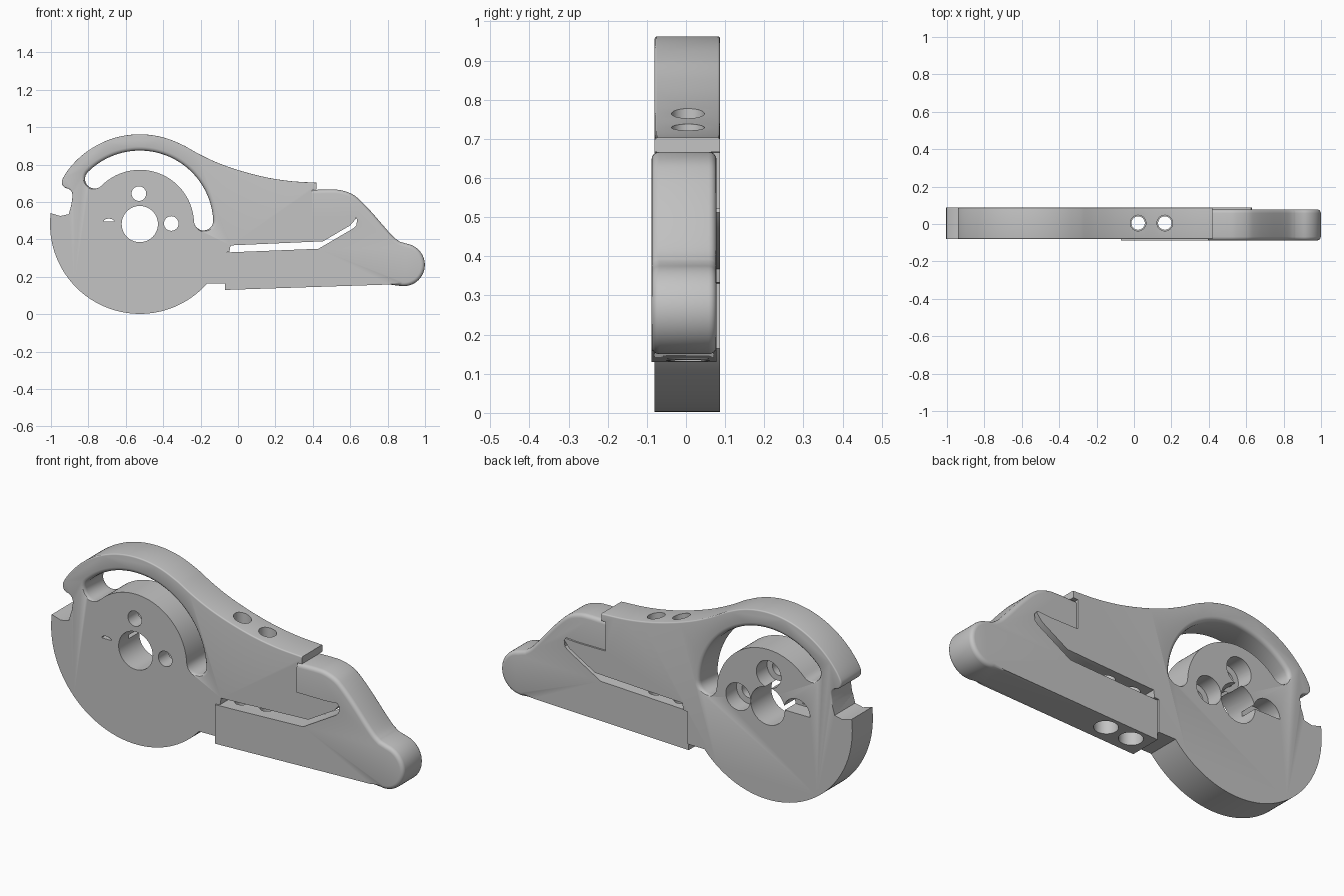
import bpy, bmesh, math
from mathutils import Vector

if "Cube" in bpy.data.objects:
    bpy.data.objects.remove(bpy.data.objects["Cube"], do_unlink=True)

grey = bpy.data.materials.new("plain grey")
grey.use_nodes = True
grey.diffuse_color = (0.55, 0.55, 0.55, 1)
grey.node_tree.nodes["Principled BSDF"].inputs["Base Color"].default_value = (0.55, 0.55, 0.55, 1)

HUB = (-0.525, 0.482)
R = 0.48


def arc(centre, r, a, b, n=32):
    """Points on an arc from angle a to b in degrees."""
    angles = [math.radians(a + (b - a) * i / n) for i in range(n + 1)]
    return [(centre[0] + r * math.cos(t), centre[1] + r * math.sin(t)) for t in angles]


def spline(pts, n=6):
    """Smooth curve through the given points."""
    v = [Vector(p) for p in pts]
    v = [2 * v[0] - v[1]] + v + [2 * v[-1] - v[-2]]
    out = []
    for p, q, r, s in zip(v, v[1:], v[2:], v[3:]):
        for i in range(n):
            t = i / n
            out.append(tuple(0.5 * (2 * q + (r - p) * t + (2 * p - 5 * q + 4 * r - s) * t * t
                                    + (3 * q - p - 3 * r + s) * t ** 3)))
    return out + [tuple(v[-2])]


def loft(name, layers, rounded=None):
    """Solid through (y, outline) layers; rim edges chosen by a rule are rounded."""
    bm = bmesh.new()
    rings = [[bm.verts.new((x, y, z)) for x, z in outline] for y, outline in layers]
    n = len(rings[0])
    for a, b in zip(rings, rings[1:]):
        for i in range(n):
            bm.faces.new((a[i], a[(i + 1) % n], b[(i + 1) % n], b[i]))
    bm.faces.new(rings[0])
    bm.faces.new(rings[-1])
    bmesh.ops.recalc_face_normals(bm, faces=bm.faces)
    if rounded:
        rims = []
        for e in bm.edges:
            a, b = (v.co for v in e.verts)
            m = (a + b) / 2
            if abs(a.y - b.y) < 1e-5 and rounded(m.x, m.z):
                rims.append(e)
        bmesh.ops.bevel(bm, geom=rims, offset=0.02, segments=4, profile=0.5,
                        affect='EDGES', clamp_overlap=True)
    mesh = bpy.data.meshes.new(name)
    bm.to_mesh(mesh)
    bm.free()
    ob = bpy.data.objects.new(name, mesh)
    bpy.context.collection.objects.link(ob)
    mesh.materials.append(grey)
    return ob


def bore(centre, r, y0, y1):
    outline = arc(centre, r, 0, 360, 40)[:-1]
    return loft("bore_cutter", [(y0, outline), (y1, outline)])


def upright_bore(x, r, z0, z1):
    bpy.ops.mesh.primitive_cylinder_add(vertices=32, radius=r, depth=z1 - z0,
                                        location=(x, 0.005, (z0 + z1) / 2))
    return bpy.context.object


def cut(ob, cutters):
    bpy.context.view_layer.objects.active = ob
    for c in cutters:
        c.hide_render = True
        mod = ob.modifiers.new("cut", 'BOOLEAN')
        mod.object = c
        mod.solver = 'EXACT'
        bpy.ops.object.modifier_apply(modifier=mod.name)
        bpy.data.objects.remove(c, do_unlink=True)


def finish(ob):
    bpy.ops.object.select_all(action='DESELECT')
    ob.select_set(True)
    bpy.context.view_layer.objects.active = ob
    bpy.ops.object.shade_smooth_by_angle(angle=math.radians(32))


# Body: disc, notch with nose, upper arch, sweeping neck and pointed tongue
body_outline = (
    arc(HUB, R, -41.5, -187, 64)
    + [(-0.95, 0.525), (-0.905, 0.535)]
    + spline([(-0.892, 0.58), (-0.885, 0.64), (-0.90, 0.667), (-0.93, 0.68),
              (-0.942, 0.71), (-0.921, 0.755)], 4)[:-1]
    + arc(HUB, R, 145, 62, 36)[:-1]
    + spline([(-0.285, 0.90), (-0.2, 0.852), (-0.1, 0.806), (0.02, 0.765),
              (0.15, 0.732), (0.28, 0.712), (0.42, 0.703)])
    + [(0.42, 0.667), (0.395, 0.665), (0.395, 0.517), (0.56, 0.517), (0.625, 0.522),
       (0.632, 0.512), (0.60, 0.475), (0.455, 0.39), (-0.04, 0.368), (-0.046, 0.333),
       (-0.07, 0.33), (-0.07, 0.165)])
body = loft("body_plate", [(-0.08, body_outline), (0.087, body_outline)],
            lambda x, z: z > 0.69 or (x < -0.4 and z > 0.57))


# Curved slot whose outer rim is rounded
def slot_outline(grow):
    inner, outer = 0.29, 0.393 + grow
    mid, half = (inner + outer) / 2, (outer - inner) / 2
    caps = []
    for angle, start in ((3, 180), (135, 0)):
        t = math.radians(angle)
        c = (HUB[0] + mid * math.cos(t), HUB[1] + mid * math.sin(t))
        caps.append(arc(c, half, angle + start, angle + start + 180, 16))
    return caps[0][:-1] + arc(HUB, outer, 3, 135, 48) + caps[1][1:-1] + arc(HUB, inner, 135, 3, 48)[:-1]


def rim(y, side):
    steps = [math.radians(a) for a in (0, 30, 60, 90)]
    return [(y - side * 0.02 * (1 - math.cos(t)), slot_outline(0.02 * (1 - math.sin(t)))) for t in steps]


slot = loft("slot_cutter", [(-0.12, slot_outline(0.02))] + rim(-0.08, -1)
            + rim(0.087, 1)[::-1] + [(0.12, slot_outline(0.02))])

# Hub bore, screw holes with rear counterbores, and rear half-moon pocket
screws = [(-0.53, 0.645), (-0.357, 0.485)]
cutters = [slot, bore(HUB, 0.097, -0.2, 0.2)]
for p in screws:
    cutters += [bore(p, 0.039, -0.2, 0.2), bore(p, 0.07, 0.0, 0.2)]
moon = arc((-0.69, 0.487), 0.075, 0, 180, 20)
cutters.append(loft("moon_cutter", [(0.0, moon), (0.2, moon)]))
sliver = arc((-0.69, 0.497), 0.028, 0, 180, 12)
sliver = [(x, 0.497 + (z - 0.497) * 0.5) for x, z in sliver]
cutters.append(loft("sliver_cutter", [(-0.2, sliver), (0.1, sliver)]))
cutters += [upright_bore(x, 0.042, 0.3, 0.9) for x in (0.022, 0.165)]
cut(body, cutters)
finish(body)

# Lever: hooked arm with a rounded tip
lever_outline = (
    [(-0.07, 0.13), (0.81, 0.159)]
    + arc((0.885, 0.264), 0.114, -100, 80, 30)
    + spline([(0.865, 0.388), (0.82, 0.425), (0.715, 0.545), (0.65, 0.612),
              (0.605, 0.645), (0.545, 0.664), (0.49, 0.667)])
    + [(0.395, 0.665), (0.395, 0.517), (0.56, 0.517), (0.625, 0.522),
       (0.637, 0.507), (0.633, 0.475), (0.615, 0.458), (0.43, 0.35), (-0.07, 0.33)])
lever = loft("lever_arm", [(-0.088, lever_outline), (0.078, lever_outline)],
             lambda x, z: x > 0.66 or (x > 0.4 and z > 0.55))
cutters = []
for x in (0.022, 0.165):
    cutters += [upright_bore(x, 0.036, 0.0, 0.5), upright_bore(x, 0.055, 0.0, 0.23)]
cut(lever, cutters)
finish(lever)
